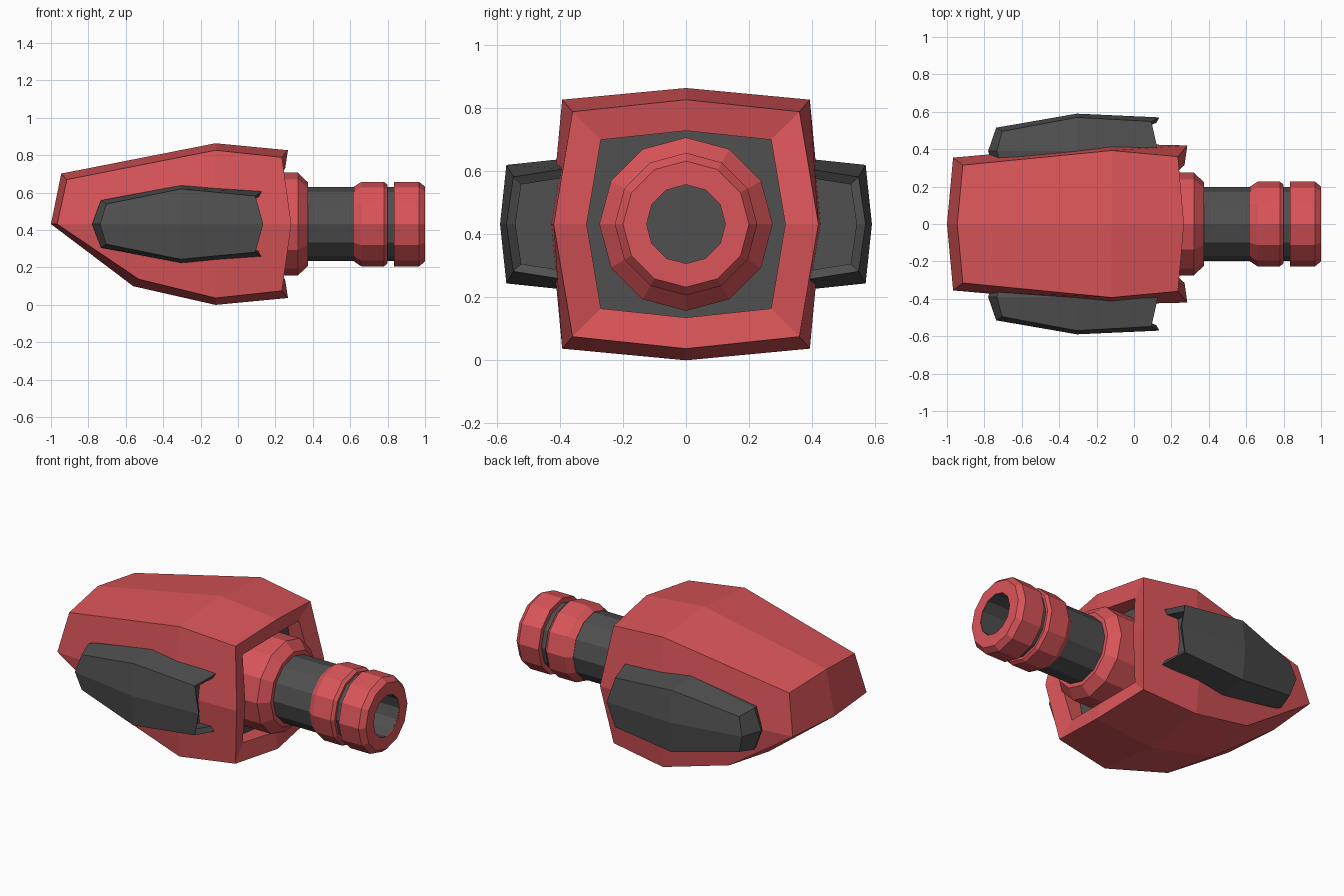
import bpy, bmesh, math

if "Cube" in bpy.data.objects:
    bpy.data.objects.remove(bpy.data.objects["Cube"])

CZ = 0.432  # height of the common axis


def material(name, rgb):
    m = bpy.data.materials.new(name)
    m.diffuse_color = (*rgb, 1)
    m.use_nodes = True
    m.node_tree.nodes["Principled BSDF"].inputs["Base Color"].default_value = m.diffuse_color
    return m


RED = material("red_paint", (0.70, 0.09, 0.10))
GREY = material("dark_grey", (0.08, 0.08, 0.08))


def finish(name, bm, mats):
    bmesh.ops.recalc_face_normals(bm, faces=bm.faces)
    me = bpy.data.meshes.new(name)
    bm.to_mesh(me)
    bm.free()
    for m in mats:
        me.materials.append(m)
    ob = bpy.data.objects.new(name, me)
    bpy.context.collection.objects.link(ob)
    return ob


def flip_down(pts):
    """Extend top, corner, side to a five point half section."""
    return pts + [(x, y, -z) for x, y, z in (pts[1], pts[0])]


def shell(name, cy, rear, mid, front, nose, inset, plate_x, mats):
    """Faceted hull: nose cap, three eight-point rings, rim and recessed back plate."""
    full = lambda half: half + [(x, -y, z) for x, y, z in half[3:0:-1]]
    rings = [full(front), full(mid), full(rear)]
    rings.append([(x - 0.015, y * inset, z * inset) for x, y, z in rings[2]])
    rings.append([(plate_x, y, z) for x, y, z in rings[3]])
    bm = bmesh.new()
    vs = [[bm.verts.new((x, y + cy, z + CZ)) for x, y, z in r] for r in rings]
    for a, b in zip(vs, vs[1:]):
        for i in range(8):
            j = (i + 1) % 8
            bm.faces.new((a[i], a[j], b[j], b[i]))
    tip = bm.verts.new((nose, cy, CZ))
    f = vs[0]
    for i in range(0, 8, 2):
        bm.faces.new((tip, f[i], f[i + 1], f[(i + 2) % 8]))
    plate = bm.faces.new(vs[-1])
    plate.material_index = len(mats) - 1
    return finish(name, bm, mats)


def lathe(name, profile, mat, sides=12):
    """Revolve a closed (x, radius) profile around the x axis."""
    bm = bmesh.new()
    rings = []
    for k in range(sides):
        a = 2 * math.pi * k / sides
        rings.append([bm.verts.new((x, r * math.sin(a), CZ + r * math.cos(a)))
                      for x, r in profile])
    n = len(profile)
    for k in range(sides):
        a, b = rings[k], rings[(k + 1) % sides]
        for i in range(n):
            j = (i + 1) % n
            bm.faces.new((a[i], a[j], b[j], b[i]))
    bmesh.ops.remove_doubles(bm, verts=bm.verts, dist=1e-5)
    return finish(name, bm, [mat])


# Main body, with the nose undercut at the bottom
shell("body", 0.0,
      flip_down([(0.267, 0, 0.395), (0.235, 0.36, 0.357), (0.285, 0.42, 0)]),
      flip_down([(-0.12, 0, 0.432), (-0.12, 0.393, 0.395), (-0.12, 0.43, 0)]),
      [(-0.945, 0, 0.27), (-0.915, 0.315, 0.238), (-0.967, 0.355, 0),
       (-0.53, 0.34, -0.295), (-0.56, 0, -0.332)],
      -1.0, 0.75, 0.14, [RED, GREY])

# Side pods
for label, cy in (("front", -0.39), ("back", 0.39)):
    shell(label + "_side_pod", cy,
          flip_down([(0.128, 0, 0.175), (0.093, 0.158, 0.15), (0.135, 0.18, 0)]),
          flip_down([(-0.305, 0, 0.207), (-0.305, 0.18, 0.188), (-0.305, 0.2, 0)]),
          flip_down([(-0.733, 0, 0.127), (-0.705, 0.105, 0.107), (-0.737, 0.125, 0)]),
          -0.78, 0.84, 0.03, [GREY])

# Collar, hollow barrel and the two muzzle rings
lathe("collar", [(0.13, 0.15), (0.13, 0.275), (0.32, 0.275), (0.375, 0.222), (0.375, 0.15)], RED)
lathe("barrel", [(0.15, 0), (0.15, 0.197), (0.95, 0.197), (0.995, 0.14),
                 (0.995, 0.125), (0.6, 0.125), (0.6, 0)], GREY)
lathe("inner_muzzle_ring", [(0.62, 0.15), (0.62, 0.2), (0.66, 0.226), (0.78, 0.226),
                            (0.798, 0.212), (0.798, 0.15)], RED)
lathe("outer_muzzle_ring", [(0.835, 0.15), (0.835, 0.226), (0.968, 0.226),
                            (1.0, 0.2), (1.0, 0.125), (0.99, 0.128)], RED)
